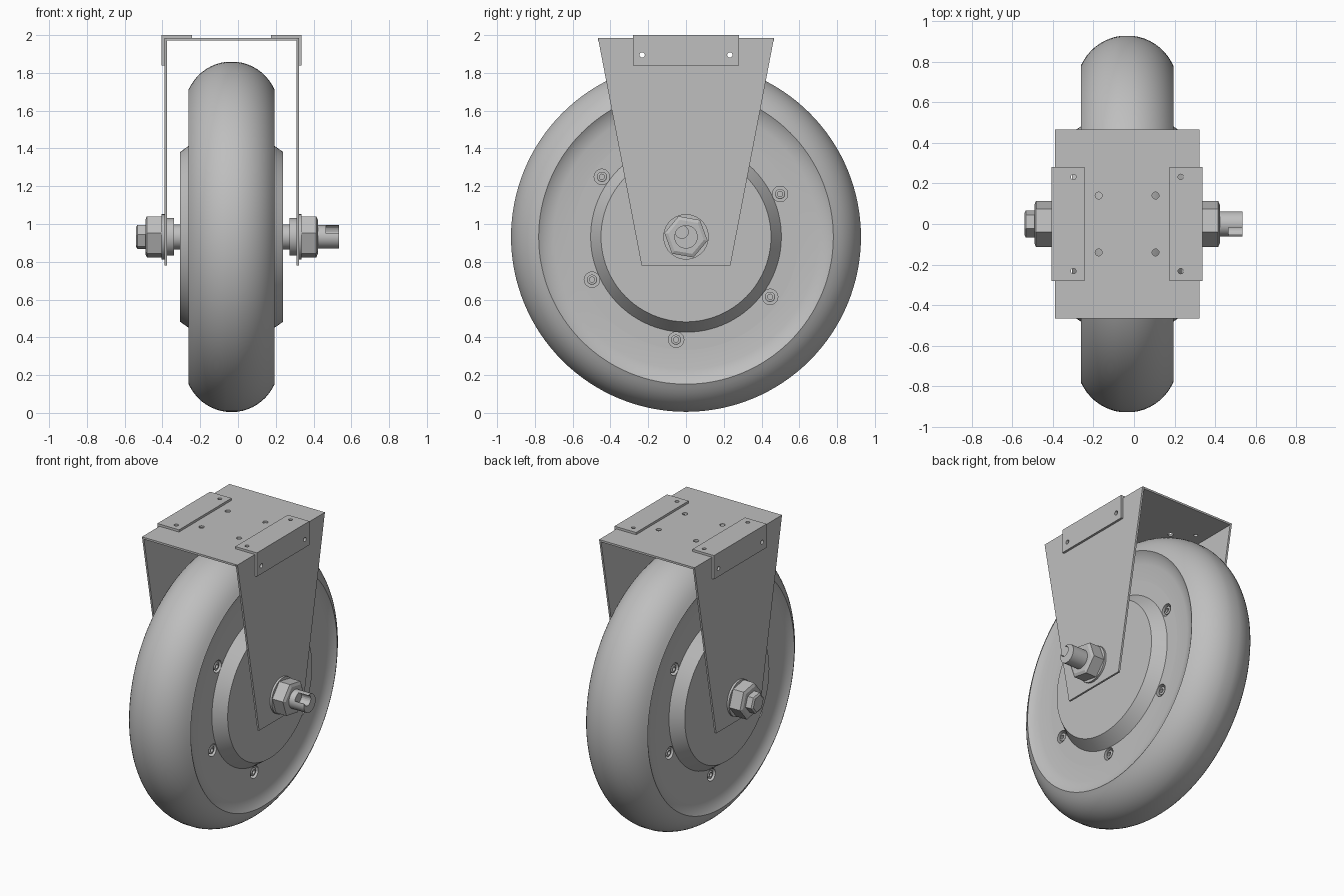
import bpy, bmesh
from math import sin, cos, radians, pi, asin
from mathutils import Matrix, Vector

if "Cube" in bpy.data.objects:
    bpy.data.objects.remove(bpy.data.objects["Cube"], do_unlink=True)

CX, CZ = -0.034, 0.932          # wheel mid plane and axle height

grey = bpy.data.materials.new("plain grey")
grey.use_nodes = True
grey.diffuse_color = (0.52, 0.52, 0.52, 1)
grey.node_tree.nodes["Principled BSDF"].inputs["Base Color"].default_value = (0.52, 0.52, 0.52, 1)


def finish(name, bm, smooth=None):
    bmesh.ops.remove_doubles(bm, verts=bm.verts, dist=1e-5)
    bmesh.ops.recalc_face_normals(bm, faces=bm.faces)
    mesh = bpy.data.meshes.new(name)
    bm.to_mesh(mesh)
    bm.free()
    ob = bpy.data.objects.new(name, mesh)
    bpy.context.collection.objects.link(ob)
    mesh.materials.append(grey)
    if smooth:
        shade(ob, smooth)
    return ob


def activate(ob):
    bpy.ops.object.select_all(action='DESELECT')
    ob.select_set(True)
    bpy.context.view_layer.objects.active = ob


def shade(ob, angle):
    activate(ob)
    bpy.ops.object.shade_smooth_by_angle(angle=radians(angle))


def lathe(name, profile, steps, y=0, z=CZ, turn=0, closed=False, smooth=30):
    """Revolve (x, radius) points about an axis parallel to x."""
    bm = bmesh.new()
    rot = Matrix.Rotation(radians(turn), 3, 'X')
    verts = [bm.verts.new(Vector((x, y, z)) + rot @ Vector((0, 0, r))) for x, r in profile]
    edges = [bm.edges.new(p) for p in zip(verts, verts[1:])]
    if closed:
        edges.append(bm.edges.new((verts[-1], verts[0])))
    bmesh.ops.spin(bm, geom=verts + edges, cent=(0, y, z), axis=(1, 0, 0),
                   angle=2 * pi, steps=steps, use_duplicate=False)
    return finish(name, bm, smooth)


def rod(name, x0, x1, r, steps=32, **kw):
    return lathe(name, [(x0, 0), (x0, r), (x1, r), (x1, 0)], steps, **kw)


def prism(name, outline, place, offset):
    """Extrude a flat outline; place maps 2D points to 3D."""
    bm = bmesh.new()
    face = bm.faces.new([bm.verts.new(place(a, b)) for a, b in outline])
    new = bmesh.ops.extrude_face_region(bm, geom=[face])["geom"]
    bmesh.ops.translate(bm, vec=offset, verts=[v for v in new if isinstance(v, bmesh.types.BMVert)])
    return finish(name, bm)


def drill(name, centre, r, depth, axis='Z', steps=20):
    bm = bmesh.new()
    m = Matrix.Translation(centre)
    if axis == 'X':
        m = m @ Matrix.Rotation(pi / 2, 4, 'Y')
    bmesh.ops.create_cone(bm, cap_ends=True, segments=steps, radius1=r, radius2=r, depth=depth, matrix=m)
    return finish(name, bm)


def cut(targets, cutters):
    for ob in targets:
        for c in cutters:
            mod = ob.modifiers.new("cut", 'BOOLEAN')
            mod.operation, mod.object, mod.solver = 'DIFFERENCE', c, 'EXACT'
            activate(ob)
            bpy.ops.object.modifier_apply(modifier=mod.name)
    for c in cutters:
        bpy.data.objects.remove(c, do_unlink=True)


def both_sides(half):
    return [(CX + d, r) for d, r in half] + [(CX - d, r) for d, r in reversed(half)]


# Tyre: rounded tread, sharp shoulder, shallow dished side wall
top = asin(0.228 / 0.248)
half = [(0.193, 0.598), (0.197, 0.70), (0.207, 0.75), (0.228, 0.78)]
half += [(0.248 * sin(top * (1 - i / 10)), 0.68 + 0.248 * cos(top * (1 - i / 10))) for i in range(1, 10)]
lathe("tyre", both_sides(half) + [], 128, closed=True)

# Hub with a raised, chamfered motor cover on each side
hub = lathe("hub", both_sides([(0.272, 0), (0.272, 0.45), (0.193, 0.505), (0.193, 0.6)]), 96)

# Sunken cover screws, the second side being the first turned half way round
wells = []
for side in (1, -1):
    for k in range(6):
        a = radians(24.5 + 60 * k)
        y, z = side * 0.547 * cos(a), CZ + 0.547 * sin(a)
        face = CX + side * 0.193
        wells.append(drill("well", (face, y, z), 0.041, 0.07, 'X', 24))
        lathe("cover_screw", [(face - side * d, r) for d, r in
              ((0.04, 0.027), (0.008, 0.027), (0.005, 0.022), (0.005, 0.014), (0.02, 0.014), (0.02, 0))],
              18, y=y, z=z)
cut([hub], wells)
shade(hub, 30)

# Fork: two tapered side plates under a flat top plate
T = 0.013
taper = [(-0.466, 1.985), (0.466, 1.985), (0.235, 0.78), (-0.235, 0.78)]
plates = {}
for side, label in ((1, "left"), (-1, "right")):
    x = CX + side * 0.356
    plates[side] = prism(label + "_fork_plate", taper, lambda a, b: (x, a, b), (-side * T, 0, 0))
IN = 0.356 - T
roof = prism("top_plate", [(CX - IN, -0.466), (CX + IN, -0.466), (CX + IN, 0.466), (CX - IN, 0.466)],
             lambda a, b: (a, b, 1.985), (0, 0, -T))

# Corner angles over the fork edges
for side, label in ((1, "left"), (-1, "right")):
    ell = [(0.356, 1.985), (0.356, 1.84), (0.371, 1.84), (0.371, 2.0), (0.21, 2.0), (0.21, 1.985)]
    angle = prism(label + "_corner_angle", ell, lambda a, b: (CX + side * a, -0.28, b), (0, 0.56, 0))
    holes = []
    for y in (-0.232, 0.232):
        holes.append(drill("hole", (CX + side * 0.364, y, 1.895), 0.014, 0.1, 'X'))
        holes.append(drill("hole", (CX + side * 0.264, y, 1.985), 0.013, 0.1))
    cut([angle, plates[side], roof], holes)

# Mounting holes in the top plate
cut([roof], [drill("hole", (CX + x, y, 1.98), 0.017, 0.1) for x in (-0.14, 0.14) for y in (-0.14, 0.14)])

# Spacers, washers and chamfered hex nuts on each end of the axle
for side, label in ((1, "left"), (-1, "right")):
    def at(d):
        return CX + side * d
    rod(label + "_axle_collar", at(0.26), at(0.31), 0.066)
    rod(label + "_inner_washer", at(0.306), at(IN), 0.1, 40)
    rod(label + "_outer_washer", at(0.356), at(0.37), 0.12, 40)
    lathe(label + "_nut", [(at(d), r) for d, r in
          ((0.37, 0), (0.37, 0.116), (0.448, 0.116), (0.457, 0.096), (0.457, 0))], 6, turn=80, smooth=None)

# Axle ends: grooved cable stub on one side, small hex head on the other
stub = rod("axle_stub", 0.40, 0.535, 0.062, 36)
cut([stub], [drill("groove", (0.52, -0.022, CZ + 0.026), 0.034, 0.11, 'X'),
             drill("groove", (0.52, -0.05, CZ + 0.05), 0.034, 0.11, 'X')])
shade(stub, 30)
lathe("axle_head", [(-0.47, 0), (-0.47, 0.068), (-0.532, 0.068), (-0.54, 0.055), (-0.54, 0)],
      6, turn=80, smooth=None)
